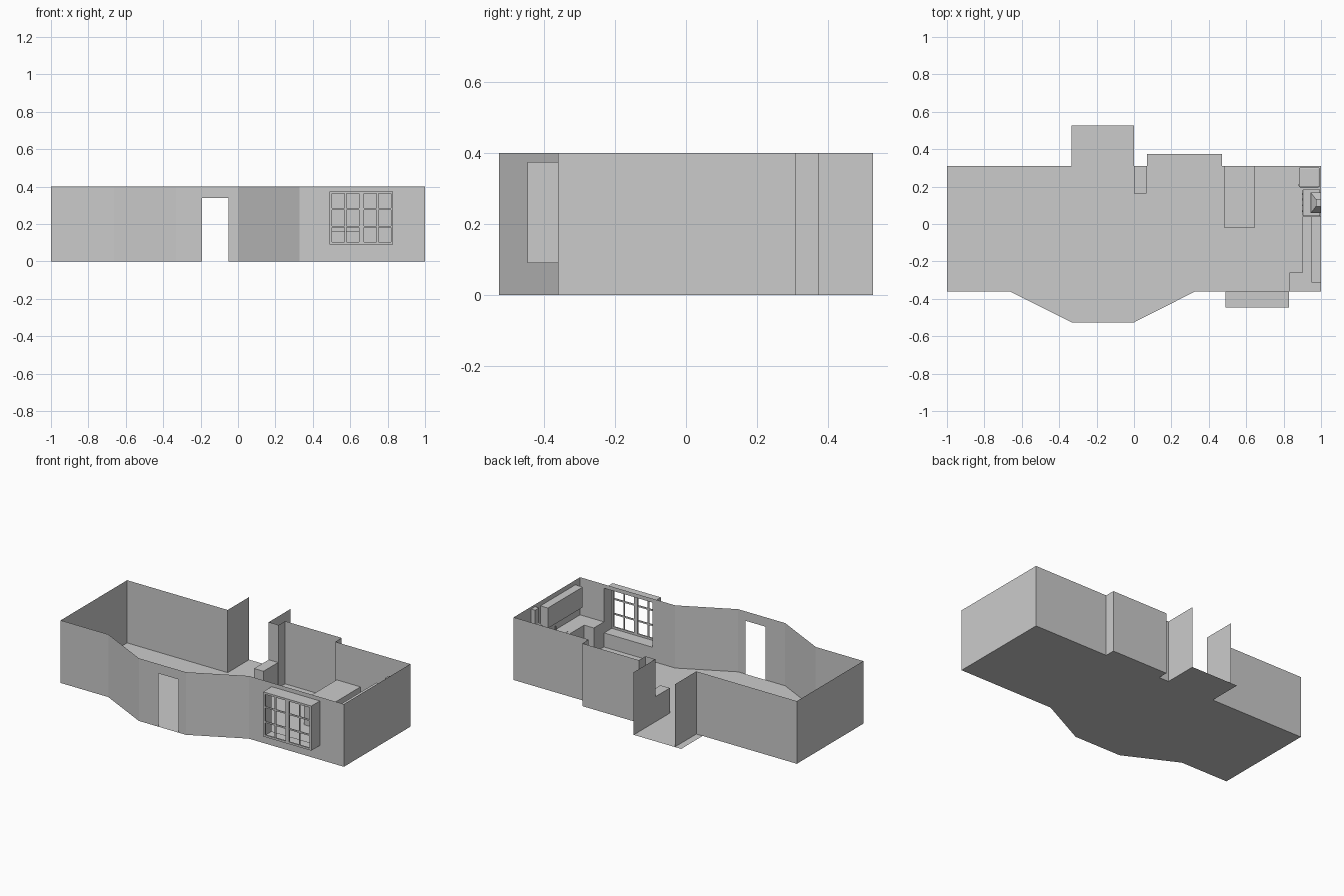
import bpy, bmesh, math

if "Cube" in bpy.data.objects:
    bpy.data.objects.remove(bpy.data.objects["Cube"])

def mesh_object(name, verts, faces):
    me = bpy.data.meshes.new(name)
    me.from_pydata(verts, [], faces)
    me.update()
    ob = bpy.data.objects.new(name, me)
    bpy.context.collection.objects.link(ob)
    return ob

def box(name, x, y, z, bevel=0):
    v = [(a, b, c) for c in z for b in y for a in x]
    f = [(0, 2, 3, 1), (4, 5, 7, 6), (0, 1, 5, 4), (2, 6, 7, 3), (0, 4, 6, 2), (1, 3, 7, 5)]
    ob = mesh_object(name, v, f)
    if bevel:
        m = ob.modifiers.new("bevel", 'BEVEL')
        m.width, m.segments = bevel, 3
    return ob

def wall(name, path, z=(0, 0.4)):
    # thin upright strip along a plan path
    n = len(path)
    v = [(x, y, h) for h in z for x, y in path]
    return mesh_object(name, v, [(i, i + 1, n + i + 1, n + i) for i in range(n - 1)])

def cylinder(name, loc, r, depth, rot=(0, 0, 0), sides=16):
    bpy.ops.mesh.primitive_cylinder_add(vertices=sides, radius=r, depth=depth, location=loc, rotation=rot)
    bpy.context.object.name = name

F, B, BAY, ALC, REC = -0.36, 0.31, -0.526, 0.527, 0.375

# floor
plan = [(-1, F), (-.664, F), (-.332, BAY), (0, BAY), (.328, F), (1, F), (1, B), (.47, B),
        (.47, REC), (.07, REC), (.07, B), (0, B), (0, ALC), (-.335, ALC), (-.335, B), (-1, B)]
mesh_object("floor", [(x, y, 0) for x, y in plan], [tuple(range(len(plan)))])

# walls: left half up to the doorway, right half up to the window
DX = (-.192, -.052)
WX, WZ = (.49, .83), (.09, .375)
wall("left_wall", [(DX[0], BAY), (-.332, BAY), (-.664, F), (-1, F), (-1, B), (-.29, B), (-.29, ALC)])
wall("door_lintel", [(DX[0], BAY), (DX[1], BAY)], (.34, .4))
wall("bay_right_wall", [(DX[1], BAY), (0, BAY), (.328, F), (WX[0], F)])
wall("wall_below_window", [(WX[0], F), (WX[1], F)], (0, WZ[0]))
wall("wall_above_window", [(WX[0], F), (WX[1], F)], (WZ[1], .4))
wall("right_wall", [(WX[1], F), (1, F), (1, B), (.47, B), (.47, REC), (.07, REC), (.07, B), (0, B), (0, ALC)])

# projecting window box, open at both ends
WY = -.437
c = [(WX[0], WZ[0]), (WX[1], WZ[0]), (WX[1], WZ[1]), (WX[0], WZ[1])]
mesh_object("window_box", [(x, y, z) for y in (F, WY) for x, z in c],
            [(i, (i + 1) % 4, (i + 1) % 4 + 4, i + 4) for i in range(4)])

# two casements, each with 2 x 3 panes
FY = (-.446, WY)
MY = (-.444, -.439)
for side, x0 in (("left", WX[0]), ("right", .66)):
    x1 = x0 + .17
    for k, x in enumerate((x0, x1 - .013)):
        box(f"{side}_casement_stile_{k}", (x, x + .013), FY, WZ)
    for k, z in enumerate((WZ[0], WZ[1] - .013)):
        box(f"{side}_casement_rail_{k}", (x0 + .013, x1 - .013), FY, (z, z + .013))
    xm = (x0 + x1) / 2
    box(f"{side}_upright_bar", (xm - .005, xm + .005), MY, (WZ[0] + .013, WZ[1] - .013))
    for k in (1, 2):
        z = WZ[0] + k * (WZ[1] - WZ[0]) / 3
        box(f"{side}_cross_bar_{k}", (x0 + .013, x1 - .013), MY, (z - .005, z + .005))

# low block by the alcove and breakfast counter
box("low_partition", (0, .066), (.163, B), (0, .16))
box("breakfast_counter", (.48, .648), (-.02, B), (0, .16))

# kitchen base units and worktop
box("corner_base_unit", (.832, 1), (F, -.258), (0, .16))
box("base_units", (.90, 1), (-.258, .04), (0, .16))

# wall cupboards
box("wall_cupboards", (.948, 1), (-.312, .04), (.24, .37))

# sink rim
box("sink_rim", (.925, .975), (-.132, -.05), (.16, .163))
box("sink_tap", (.98, .986), (-.094, -.088), (.16, .195))

# cooker with hotplates and knobs
box("cooker", (.902, .995), (.042, .185), (0, .16), .003)
for k, (x, y) in enumerate([(x, y) for x in (.925, .965) for y in (.08, .147)]):
    cylinder(f"hotplate_{k}", (x, y, .161), .014, .004)
for k in range(4):
    cylinder(f"cooker_knob_{k}", (.901, .07 + k * .03, .145), .005, .008, (0, math.pi / 2, 0), 10)

# extractor hood: flared skirt and chimney
hy = .113
v = [(1, hy - .055, .245), (.945, hy - .055, .245), (.945, hy + .055, .245), (1, hy + .055, .245),
     (1, hy - .02, .29), (.972, hy - .02, .29), (.972, hy + .02, .29), (1, hy + .02, .29)]
mesh_object("hood_skirt", v, [(0, 1, 2, 3)] + [(i, i + 4, (i + 1) % 4 + 4, (i + 1) % 4) for i in range(4)])
box("hood_chimney", (.972, 1), (hy - .02, hy + .02), (.29, .385))

# fridge
box("fridge", (.882, .993), (.196, .303), (0, .3), .008)
box("fridge_handle", (.876, .882), (.206, .211), (.13, .23))

# consistent outward faces on every part
for ob in bpy.context.scene.objects:
    bm = bmesh.new()
    bm.from_mesh(ob.data)
    bmesh.ops.recalc_face_normals(bm, faces=bm.faces)
    bm.to_mesh(ob.data)
    bm.free()
